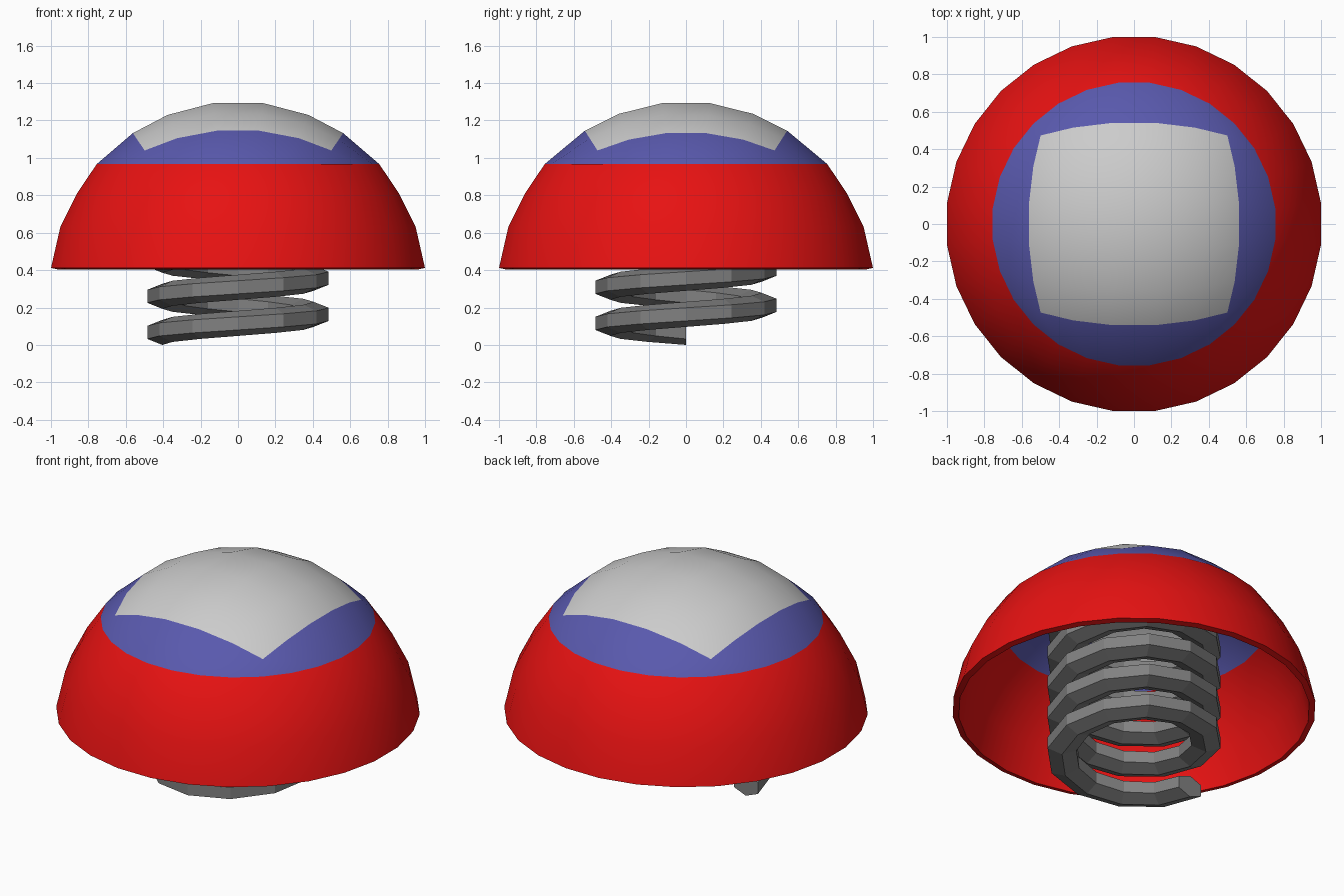
import bpy, bmesh, math
from mathutils import Vector

if "Cube" in bpy.data.objects:
    bpy.data.objects.remove(bpy.data.objects["Cube"])


def material(name, rgb):
    m = bpy.data.materials.new(name)
    m.diffuse_color = (*rgb, 1)
    m.use_nodes = True
    m.node_tree.nodes["Principled BSDF"].inputs["Base Color"].default_value = m.diffuse_color
    return m


def make_object(name, bm, mats):
    mesh = bpy.data.meshes.new(name)
    bm.to_mesh(mesh)
    bm.free()
    for m in mats:
        mesh.materials.append(m)
    ob = bpy.data.objects.new(name, mesh)
    bpy.context.collection.objects.link(ob)
    return ob


red = material("red", (0.8, 0.006, 0.006))
blue = material("blue", (0.1, 0.1, 0.42))
white = material("white", (0.6, 0.6, 0.6))
dark_grey = material("dark_grey", (0.22, 0.22, 0.22))

# Dome: 7x7 spherical grid on top (white centre, blue border), red rings below
R, CENTRE, N = 1.01, Vector((0, 0, 0.3)), 28
bm = bmesh.new()
grid = {}
for i in range(1, 7):
    for j in range(1, 7):
        d = Vector((0.675 * (2 * i - 7) / 5, 0.64 * (2 * j - 7) / 5, 1))
        grid[i, j] = bm.verts.new(CENTRE + R * d.normalized())


def ring(r, z):
    angles = [math.radians(225) + 2 * math.pi * k / N for k in range(N)]
    return [bm.verts.new((r * math.cos(a), r * math.sin(a), z)) for a in angles]


rings = [ring(*p) for p in [(0.76, 0.967), (0.866, 0.81), (0.956, 0.63), (1.006, 0.412)]]
border = ([(k, 0) for k in range(7)] + [(7, k) for k in range(7)]
          + [(7 - k, 7) for k in range(7)] + [(0, 7 - k) for k in range(7)])
for key, v in zip(border, rings[0]):
    grid[key] = v

for i in range(7):
    for j in range(7):
        f = bm.faces.new((grid[i, j], grid[i + 1, j], grid[i + 1, j + 1], grid[i, j + 1]))
        f.material_index = 2 if 0 < i < 6 and 0 < j < 6 else 1
for up, low in zip(rings, rings[1:]):
    for k in range(N):
        n = (k + 1) % N
        bm.faces.new((up[k], low[k], low[n], up[n]))

dome = make_object("dome", bm, [red, blue, white])
shell = dome.modifiers.new("shell", 'SOLIDIFY')
shell.thickness = 0.035
shell.offset = -1
bpy.context.view_layer.objects.active = dome
dome.select_set(True)
bpy.ops.object.modifier_apply(modifier="shell")
bpy.ops.object.shade_smooth_by_angle(angle=math.radians(30))

# Spring: hexagonal section swept along a helix
TURNS, SEG, PITCH, RADIUS = 5, 12, 0.193, 0.404
section = [(0, -0.067), (0.081, -0.035), (0.081, 0.035),
           (0, 0.067), (-0.081, 0.035), (-0.081, -0.035)]
bm = bmesh.new()
loops = []
for s in range(TURNS * SEG + 1):
    a = math.pi + 2 * math.pi * s / SEG
    z = 0.067 + PITCH * s / SEG
    loops.append([bm.verts.new(((RADIUS + u) * math.cos(a), (RADIUS + u) * math.sin(a), z + w))
                  for u, w in section])
for a, b in zip(loops, loops[1:]):
    for k in range(6):
        n = (k + 1) % 6
        bm.faces.new((a[k], b[k], b[n], a[n]))
bm.faces.new(loops[0])
bm.faces.new(loops[-1])
bmesh.ops.recalc_face_normals(bm, faces=bm.faces[:])
make_object("spring", bm, [dark_grey])
